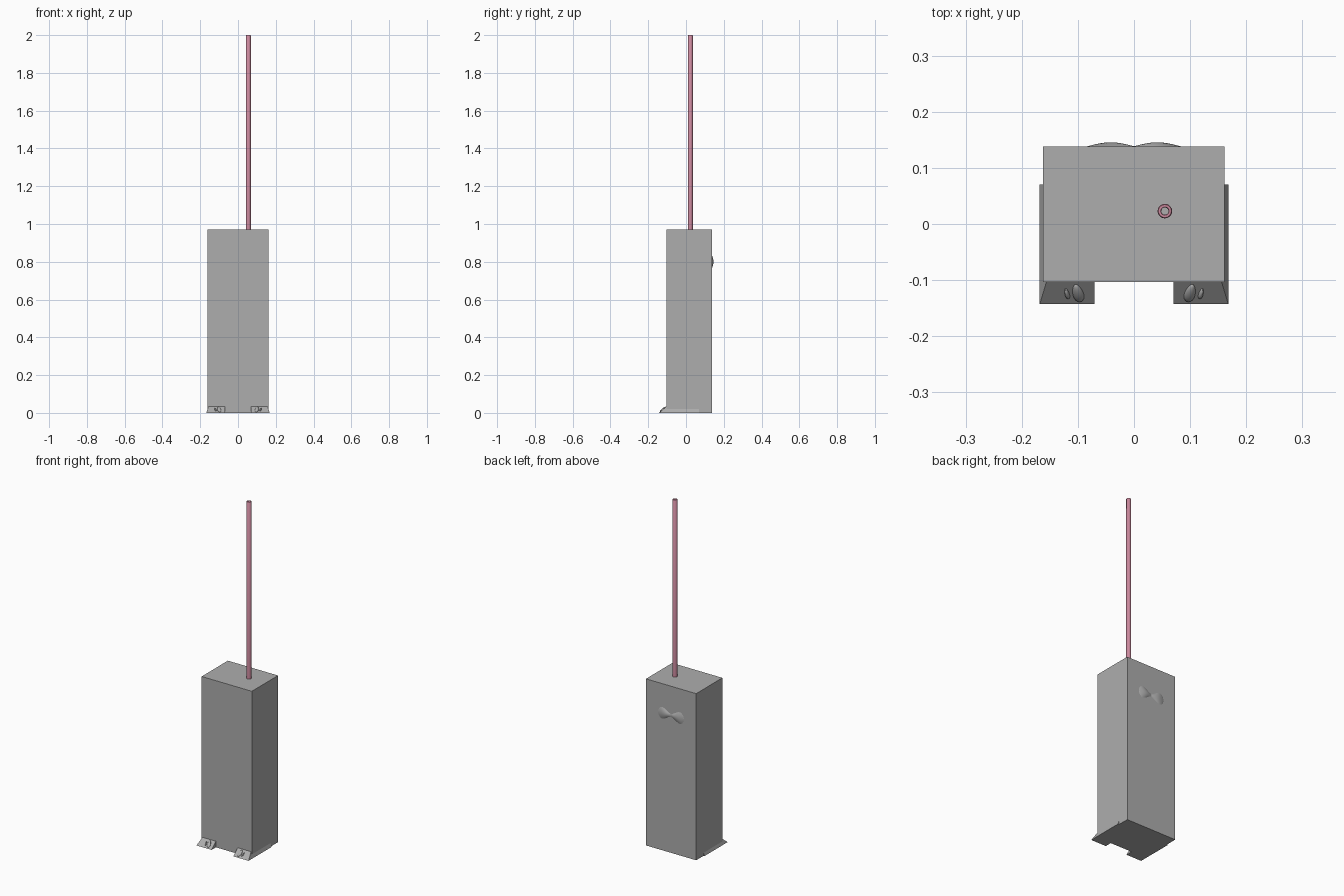
import bpy, bmesh, math
from mathutils import Matrix, Vector

if "Cube" in bpy.data.objects:
    bpy.data.objects.remove(bpy.data.objects["Cube"])


def material(name, rgb):
    m = bpy.data.materials.new(name)
    m.diffuse_color = (*rgb, 1)
    m.use_nodes = True
    m.node_tree.nodes["Principled BSDF"].inputs["Base Color"].default_value = m.diffuse_color
    return m


GREY = material("mid grey", (0.42, 0.42, 0.42))
PINK = material("dusty pink", (0.60, 0.25, 0.34))


def make(name, bm, mat, smooth=False):
    bmesh.ops.recalc_face_normals(bm, faces=bm.faces[:])
    me = bpy.data.meshes.new(name)
    bm.to_mesh(me)
    bm.free()
    me.materials.append(mat)
    ob = bpy.data.objects.new(name, me)
    bpy.context.collection.objects.link(ob)
    if smooth:
        bpy.ops.object.select_all(action='DESELECT')
        bpy.context.view_layer.objects.active = ob
        ob.select_set(True)
        bpy.ops.object.shade_smooth_by_angle(angle=math.radians(40))
    return ob


def frustum(name, base, top, z0, z1):
    """Block between two rectangles given as (x0, x1, y0, y1)."""
    bm = bmesh.new()
    rings = []
    for (x0, x1, y0, y1), z in ((base, z0), (top, z1)):
        rings.append([bm.verts.new(c) for c in
                      ((x0, y0, z), (x1, y0, z), (x1, y1, z), (x0, y1, z))])
    a, b = rings
    bm.faces.new(a)
    bm.faces.new(b)
    for i in range(4):
        j = (i + 1) % 4
        bm.faces.new((a[i], a[j], b[j], b[i]))
    return make(name, bm, GREY)


# Tall body
body = (-0.162, 0.161, -0.103, 0.138)
frustum("body", body, body, 0, 0.97)

# Sloped feet, each with two rounded toes
slope = math.atan2(0.035, 0.040)
for s, side in ((-1, "left"), (1, "right")):
    def span(a, b):
        return sorted((s * a, s * b))
    frustum(side + "_foot", (*span(0.070, 0.168), -0.143, 0.07),
            (*span(0.070, 0.156), -0.103, 0.07), 0, 0.035)
    for name, x, y, r, l in (("big_toe", 0.100, -0.123, 0.0095, 0.021),
                             ("small_toe", 0.1195, -0.124, 0.004, 0.0125)):
        bm = bmesh.new()
        bmesh.ops.create_uvsphere(bm, u_segments=16, v_segments=10, radius=1)
        for v in bm.verts:   # fuller towards the tip
            v.co.x *= r * (1 - 0.25 * v.co.y)
            v.co.z *= 0.006
            v.co.y *= l
        z = (y + 0.143) * 0.035 / 0.040
        bm.transform(Matrix.Translation((s * x, y, z + 0.001))
                     @ Matrix.Rotation(slope, 4, 'X')
                     @ Matrix.Rotation(-s * 0.22, 4, 'Z'))
        make(side + "_" + name, bm, GREY, True)

# Bow-shaped relief on the back: two flared lobes meeting at a narrow waist
bm = bmesh.new()
NX, NZ = 40, 10
grid = []
for i in range(NX + 1):
    u = -1 + 2 * i / NX
    half = 0.011 + 0.024 * math.sin(math.pi / 2 * min(1, abs(u) / 0.7)) ** 2
    if abs(u) > 0.7:
        half *= math.sqrt(max(0.02, 1 - ((abs(u) - 0.7) / 0.3) ** 2))
    bulge = 0.001 + 0.007 * math.sin(math.pi * abs(u))
    row = []
    for k in range(NZ + 1):
        w = -1 + 2 * k / NZ
        row.append(bm.verts.new((0.083 * u, 0.1375 + bulge * (1 - w * w),
                                 0.80 + half * w)))
    grid.append(row)
for i in range(NX):
    for k in range(NZ):
        bm.faces.new((grid[i][k], grid[i + 1][k],
                      grid[i + 1][k + 1], grid[i][k + 1]))
bmesh.ops.holes_fill(bm, edges=bm.edges[:], sides=0)
make("back_bow", bm, GREY, True)

# Hollow pole: ring profile swept around the pole axis
bm = bmesh.new()
N = 20
profile = [(0.0130, 0.96), (0.0130, 1.998), (0.0115, 2.0),
           (0.0075, 2.0), (0.0065, 1.998), (0.0065, 0.96)]
rings = []
for i in range(N):
    a = 2 * math.pi * i / N
    rings.append([bm.verts.new((0.055 + r * math.cos(a),
                                0.023 + r * math.sin(a), z))
                  for r, z in profile])
P = len(profile)
for i in range(N):
    for k in range(P):
        a, b, m = rings[i], rings[(i + 1) % N], (k + 1) % P
        bm.faces.new((a[k], b[k], b[m], a[m]))
make("pole", bm, PINK, True)
